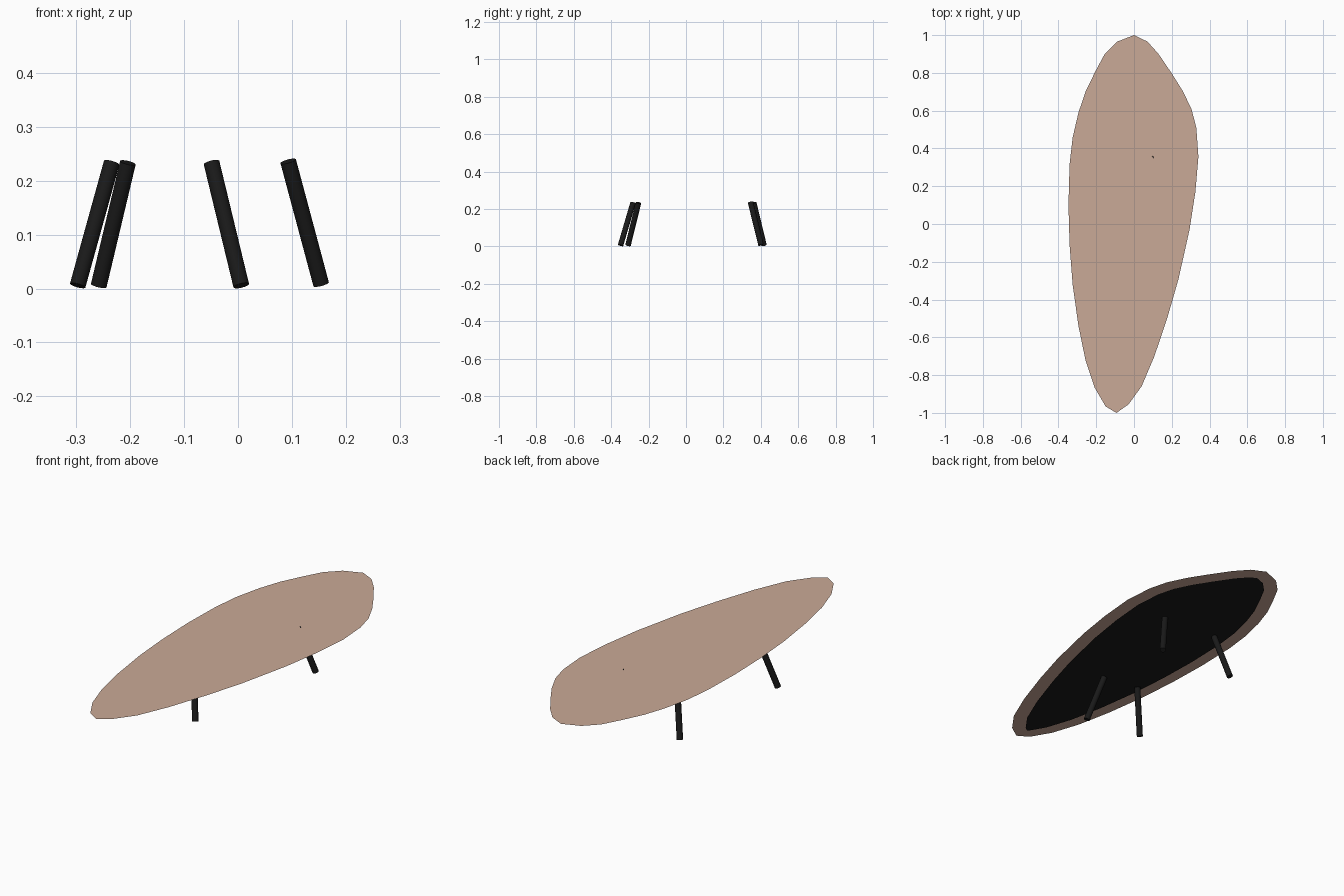
import bpy, bmesh, math
from mathutils import Vector

if "Cube" in bpy.data.objects:
    bpy.data.objects.remove(bpy.data.objects["Cube"])


def material(name, rgb):
    m = bpy.data.materials.new(name)
    m.diffuse_color = (*rgb, 1)
    m.use_nodes = True
    m.node_tree.nodes["Principled BSDF"].inputs["Base Color"].default_value = m.diffuse_color
    return m


wood = material("pale wood", (0.59, 0.40, 0.31))
black = material("black metal", (0.01, 0.01, 0.01))

# Tabletop outline, counter-clockwise from the rear tip
OUTLINE = [Vector(p) for p in [
    (0, 1), (-.09, .965), (-.155, .90), (-.205, .807), (-.257, .70), (-.294, .59),
    (-.325, .457), (-.341, .315), (-.347, .10), (-.341, -.11), (-.325, -.32),
    (-.294, -.54), (-.257, -.72), (-.209, -.865), (-.15, -.966), (-.093, -1),
    (-.029, -.955), (.04, -.86), (.108, -.70), (.177, -.495), (.235, -.294),
    (.294, -.03), (.325, .17), (.341, .357), (.33, .51), (.304, .61),
    (.257, .706), (.198, .80), (.13, .90), (.071, .966)]]


def inset(points, d):
    """Move every outline point inwards by d along its mitred normal."""
    out = []
    for i, p in enumerate(points):
        a = (p - points[i - 1]).normalized()
        b = (points[(i + 1) % len(points)] - p).normalized()
        na, nb = Vector((-a.y, a.x)), Vector((-b.y, b.x))
        n = (na + nb).normalized()
        out.append(p + n * d / n.dot(na))
    return out


def sheet(name, points, z, mat, up):
    """Thin flat sheet facing up or down."""
    bm = bmesh.new()
    f = bm.faces.new([bm.verts.new((p.x, p.y, z)) for p in points])
    f.normal_update()
    if (f.normal.z > 0) != up:
        f.normal_flip()
    me = bpy.data.meshes.new(name)
    bm.to_mesh(me)
    bm.free()
    me.materials.append(mat)
    bpy.context.collection.objects.link(bpy.data.objects.new(name, me))


def leg(name, foot, head, radius=0.0148):
    """Round leg between two points, end caps square to its axis."""
    foot, head = Vector(foot), Vector(head)
    axis = head - foot
    bpy.ops.mesh.primitive_cylinder_add(vertices=24, radius=radius, depth=axis.length,
                                        location=(foot + head) / 2)
    ob = bpy.context.object
    ob.name = name
    ob.rotation_euler = axis.to_track_quat('Z', 'Y').to_euler()
    ob.data.materials.append(black)
    bpy.ops.object.shade_smooth_by_angle(angle=math.radians(40))


# Wooden top and the smaller black plate beneath it
sheet("tabletop", OUTLINE, 0.2394, wood, True)
sheet("under_plate", inset(OUTLINE, 0.065), 0.235, black, False)

# Four splayed legs
leg("front_left_leg", (-.297, -.31, .0055), (-.234, -.254, .233))
leg("front_right_leg", (.006, -.35, .0055), (-.049, -.283, .233))
leg("back_left_leg", (-.258, .417, .0055), (-.204, .362, .233))
leg("back_right_leg", (.154, .401, .008), (.093, .345, .2357))
